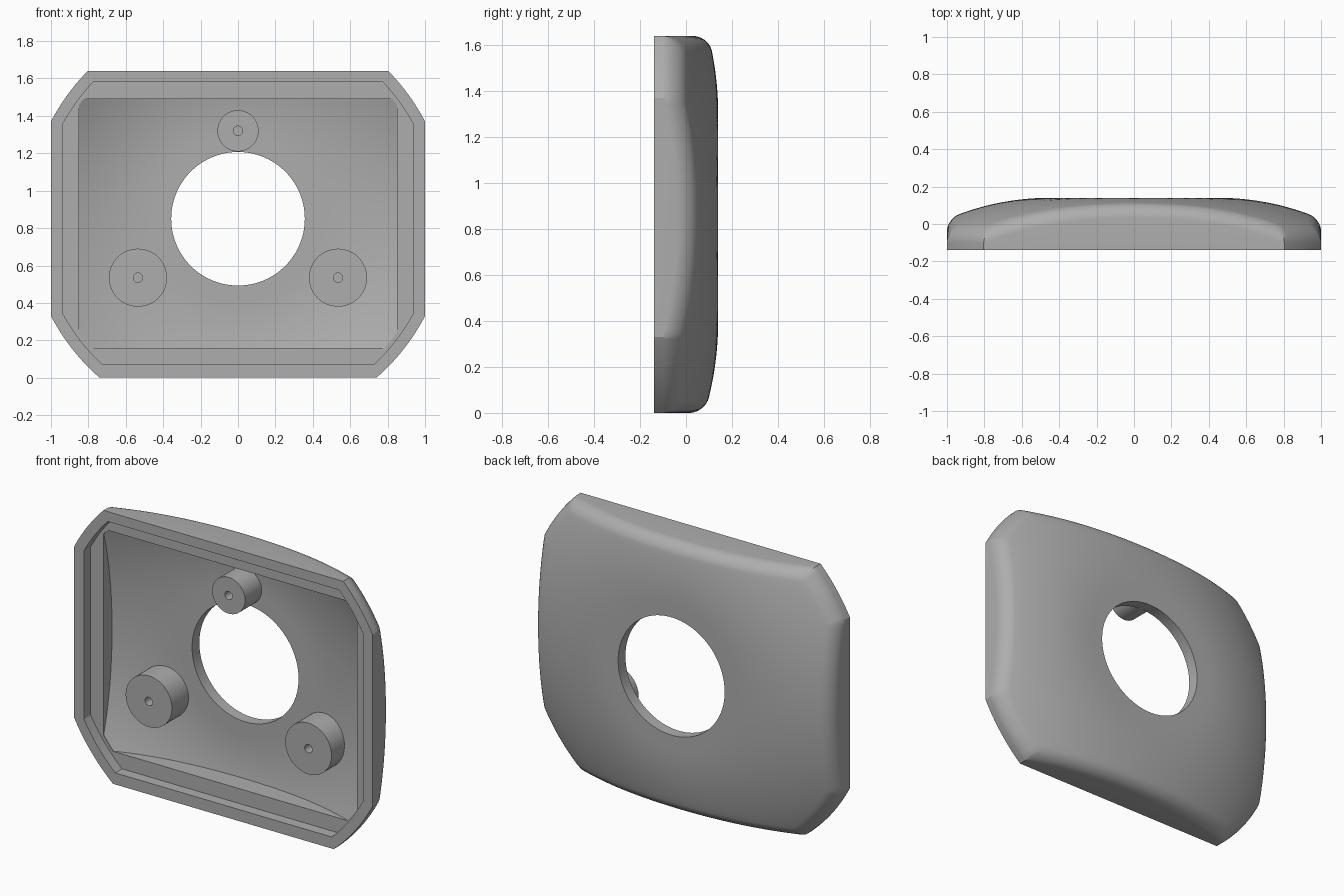
import bpy, bmesh, math

cube = bpy.data.objects.get("Cube")
if cube:
    bpy.data.objects.remove(cube, do_unlink=True)

grey = bpy.data.materials.new("plain grey")
grey.use_nodes = True
grey.diffuse_color = (0.42, 0.42, 0.42, 1)
grey.node_tree.nodes["Principled BSDF"].inputs["Base Color"].default_value = (0.42, 0.42, 0.42, 1)

MID_Z = 0.85      # height of the dome axis
FRONT, LEDGE, CROWN, WALL = -0.14, -0.075, 0.14, 0.07
HOLE, FILLET = 0.357, 0.065

# Outlines: half width, extent below axis, extent above axis, corner circle radius
OUTER = (1.0, 0.85, 0.79, 1.127)
RECESS = (0.935, 0.78, 0.73, 1.065)
POCKET = (0.85, 0.69, 0.64, 1.045)


def reach(outline, a, inset=0):
    """Distance from the axis to a box clipped by a circle, at angle a."""
    w, lo, hi, r = (v - inset for v in outline)
    c, s = math.cos(a), math.sin(a)
    return min(r, w / max(abs(c), 1e-6), (hi if s > 0 else lo) / max(abs(s), 1e-6))


def dome(r, offset=0):
    """Flat crown that rolls off along an arc."""
    radius = 1.39 - offset
    x = max(0, r - 0.45)
    return CROWN - offset - radius + math.sqrt(radius ** 2 - x ** 2)


def corner_angles(outline):
    """Angles where the straight sides meet the corner arcs."""
    w, lo, hi, r = outline
    found = []
    for h in (hi, -lo):
        for x, z in ((w, math.copysign(math.sqrt(r * r - w * w), h)),
                     (math.sqrt(r * r - h * h), h)):
            found += [math.atan2(z, x), math.atan2(z, -x)]
    return [a % math.tau for a in found]


def loft(name, angles, section, closed):
    """Sweep a section (function of angle giving radius, y) about the y axis."""
    bm = bmesh.new()
    loops = [[bm.verts.new((r * math.cos(a), y, r * math.sin(a))) for r, y in section(a)]
             for a in angles]
    n = len(loops[0])
    for i, here in enumerate(loops):
        after = loops[(i + 1) % len(loops)]
        for j in range(n if closed else n - 1):
            k = (j + 1) % n
            bm.faces.new((here[j], here[k], after[k], after[j]))
    bmesh.ops.remove_doubles(bm, verts=bm.verts, dist=1e-5)
    bmesh.ops.recalc_face_normals(bm, faces=bm.faces)
    mesh = bpy.data.meshes.new(name)
    bm.to_mesh(mesh)
    bm.free()
    mesh.materials.append(grey)
    ob = bpy.data.objects.new(name, mesh)
    bpy.context.collection.objects.link(ob)
    bpy.ops.object.select_all(action="DESELECT")
    ob.select_set(True)
    bpy.context.view_layer.objects.active = ob
    bpy.ops.object.shade_smooth_by_angle(angle=math.radians(25))
    return ob


def shell_section(a):
    pts = []
    # Outer dome from the central opening to the fillet
    edge = reach(OUTER, a, FILLET)
    for i in range(15):
        r = HOLE + (edge - HOLE) * i / 14
        pts.append((r, dome(r)))
    # Rounded edge
    for i in range(1, 10):
        t = math.pi / 2 * i / 9
        r = reach(OUTER, a, FILLET * (1 - math.sin(t)))
        pts.append((r, dome(r) - FILLET * (1 - math.cos(t))))
    # Side wall, front rim, recess and ledge
    rim, lip, pocket = (reach(o, a) for o in (OUTER, RECESS, POCKET))
    pts += [(rim, FRONT), (lip, FRONT), (lip, LEDGE), (pocket, LEDGE)]
    # Pocket wall and inner dome back to the opening
    for i in range(15):
        r = pocket + (HOLE - pocket) * i / 14
        pts.append((r, max(LEDGE, dome(r, WALL))))
    return pts


# Cover shell
angles = [math.tau * i / 192 for i in range(192)]
for o in (OUTER, RECESS, POCKET):
    angles += corner_angles(o)
angles = sorted({round(a, 5) for a in angles})
loft("cover_shell", angles, shell_section, True).location.z = MID_Z

# Screw bosses with blind pilot holes
ring = [math.tau * i / 64 for i in range(64)]
for name, x, z, radius in (("top_boss", 0, 1.32, 0.11),
                           ("left_boss", 0.535, 0.535, 0.155),
                           ("right_boss", -0.535, 0.535, 0.155)):
    profile = [(0, 0.03), (0.025, 0.03), (0.025, -0.09), (radius, -0.09),
               (radius, 0.09), (0, 0.09)]
    loft(name, ring, lambda a: profile, False).location = (x, 0, z)
